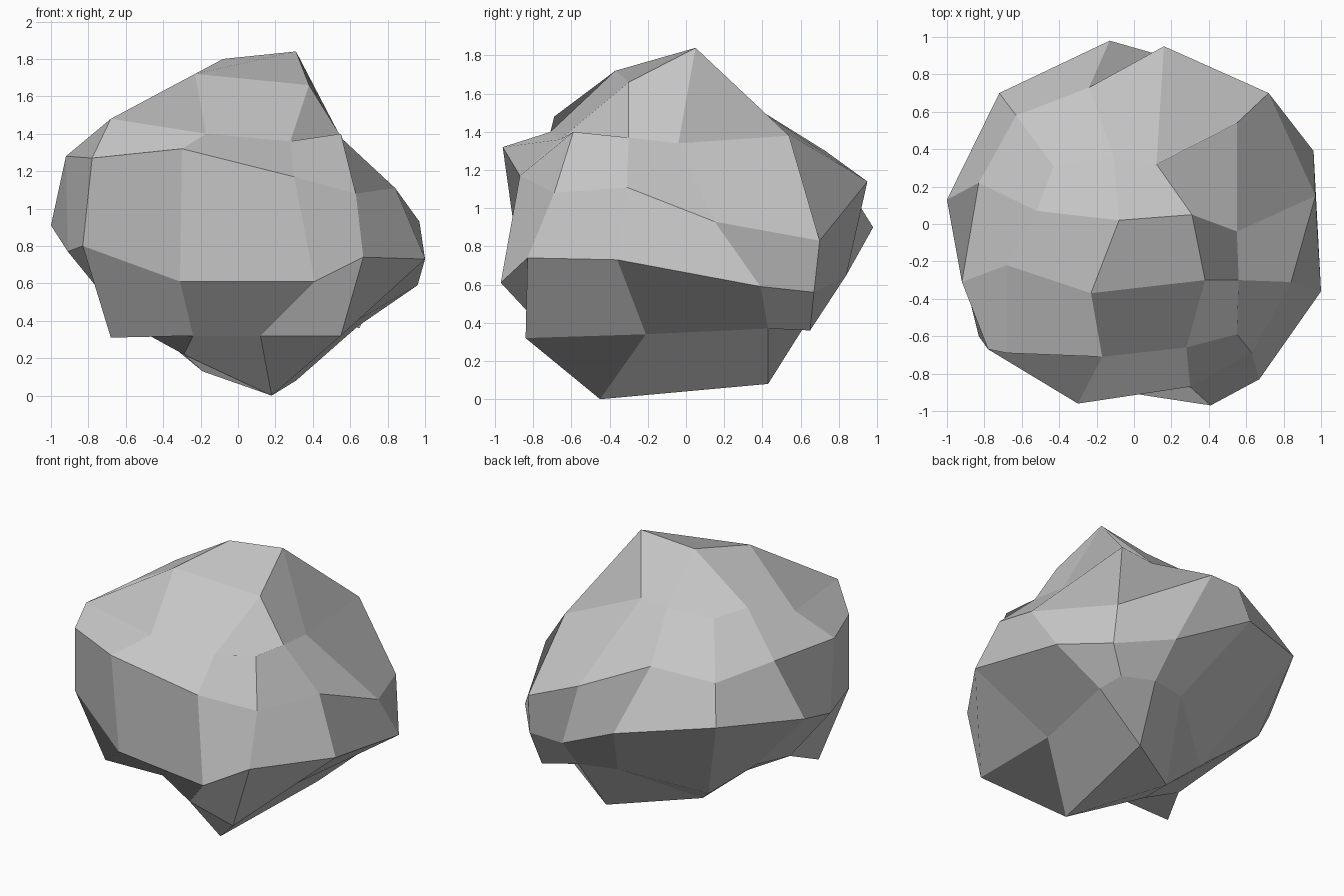
import bpy
import bmesh
from mathutils import Vector

default_cube = bpy.data.objects.get("Cube")
if default_cube:
    bpy.data.objects.remove(default_cube, do_unlink=True)


def flat_material(name, colour):
    """Plain single-colour material for viewport and render."""
    material = bpy.data.materials.new(name)
    material.use_nodes = True
    material.diffuse_color = colour
    shader = material.node_tree.nodes["Principled BSDF"]
    shader.inputs["Base Color"].default_value = colour
    shader.inputs["Roughness"].default_value = 0.9
    return material


# The boulder is a dented block: square crown and foot grids joined by two belts.
# Positions are in hundredths; grid rows run front to back, each from -x to +x.
crown = [
    [(-68, -69, 148), (-17, -71, 140), (28, -66, 136), (55, -59, 140)],
    [(-68, -22, 144), (-23, -37, 172), (38, -30, 166), (56, -30, 137)],
    [(-52, 7, 153), (-8, 2, 180), (31, 5, 184), (55, -4, 134)],
    [(-43, 31, 152), (-11, 36, 153), (12, 32, 152), (55, 54, 138)],
]
foot = [
    [(-68, -48, 31), (-24, -48, 32), (12, -70, 32), (55, -84, 32)],
    [(-60, -28, 39), (-29, -24, 22), (18, -45, 0), (53, -21, 34)],
    [(-76, 31, 60), (-19, 9, 13), (31, 43, 8), (64, 43, 37)],
    [(-34, 24, 26), (11, 59, 44), (37, 65, 43), (65, 65, 36)],
]
# Belts go round from the front -x corner, along the front first
upper_belt = [(-78, -67, 127), (-30, -96, 132), (30, -87, 117), (63, -69, 108),
              (84, -31, 111), (97, 15, 93), (72, 70, 83), (16, 95, 114),
              (-24, 73, 130), (-63, 58, 123), (-83, 22, 130), (-92, -31, 128)]
lower_belt = [(-83, -60, 80), (-31, -86, 61), (41, -97, 61), (67, -83, 74),
              (100, -36, 73), (96, 39, 59), (73, 67, 56), (36, 84, 65),
              (-13, 98, 90), (-72, 70, 99), (-100, 13, 91), (-91, -28, 77)]


def rim(grid):
    """Outer loop of a square grid, in the same order as the belts."""
    right_side = [row[-1] for row in grid[1:-1]]
    left_side = [row[0] for row in grid[1:-1]]
    return grid[0] + right_side + grid[-1][::-1] + left_side[::-1]


def skin(bm, rows):
    """Fill neighbouring rows with quads that fold from near left to far right."""
    for near, far in zip(rows, rows[1:]):
        for i in range(len(near) - 1):
            bm.faces.new((near[i], near[i + 1], far[i + 1], far[i]))


def build_boulder(name, material):
    bm = bmesh.new()

    def place(corners):
        return [bm.verts.new(Vector(corner) / 100) for corner in corners]

    top = [place(row) for row in crown]
    base = [place(row) for row in foot]
    loops = [rim(top), place(upper_belt), place(lower_belt), rim(base)]

    # Crown front to back, foot back to front, sides as closed loops going up
    skin(bm, top)
    skin(bm, base[::-1])
    skin(bm, [loop + loop[:1] for loop in loops[::-1]])

    mesh = bpy.data.meshes.new(name)
    bm.to_mesh(mesh)
    bm.free()
    mesh.materials.append(material)
    boulder = bpy.data.objects.new(name, mesh)
    bpy.context.collection.objects.link(boulder)


stone_grey = flat_material("stone_grey", (0.56, 0.56, 0.56, 1.0))
build_boulder("boulder", stone_grey)
